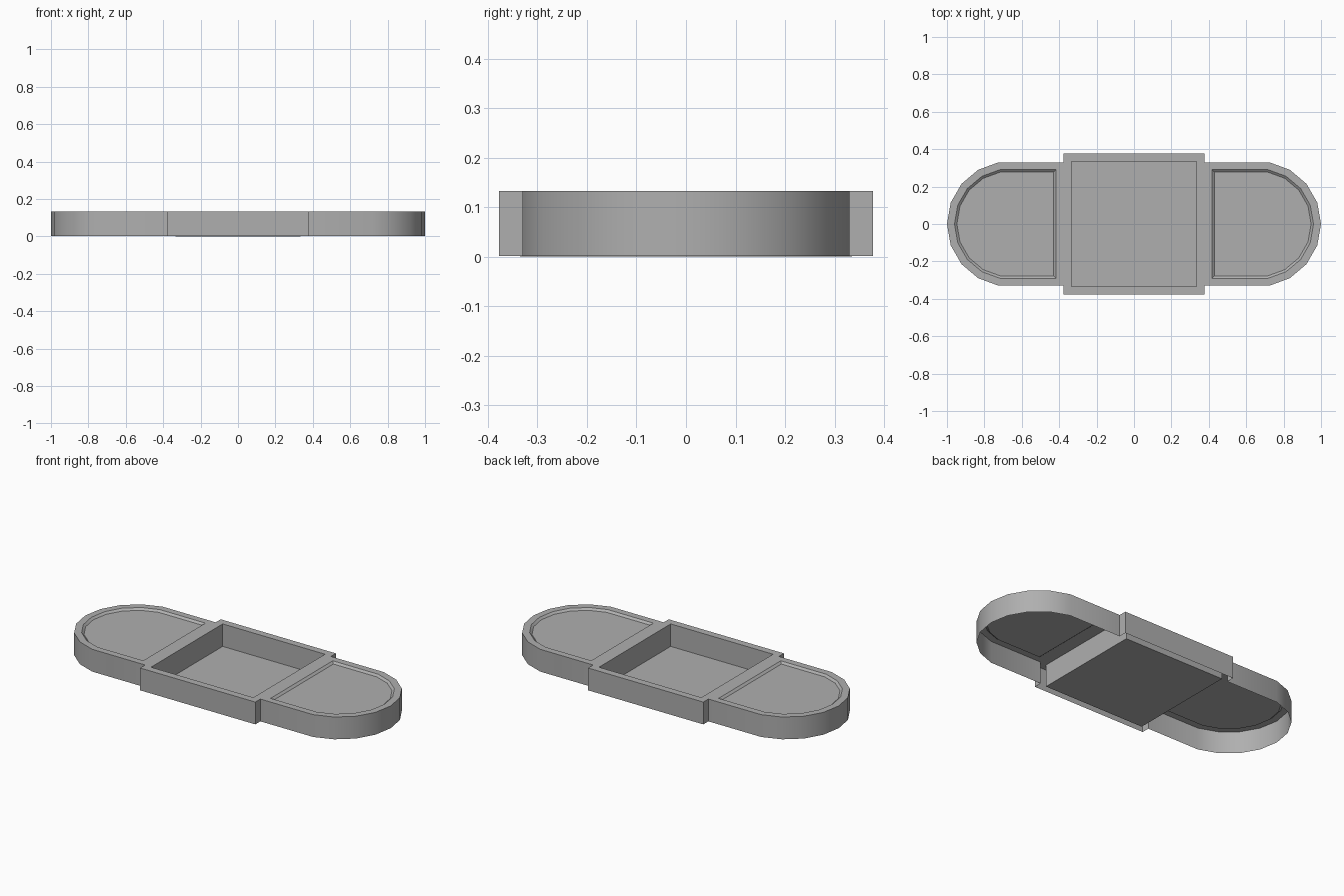
import bpy, bmesh
from math import radians, sin, cos

if "Cube" in bpy.data.objects:
    bpy.data.objects.remove(bpy.data.objects["Cube"])

TOP, RIM_BOTTOM, POCKET_FLOOR = 0.133, 0.001, 0.0
RECESS_FLOOR = TOP - 0.011

grey = bpy.data.materials.new("dark_grey")
grey.diffuse_color = (0.43, 0.43, 0.43, 1)
grey.use_nodes = True
grey.node_tree.nodes["Principled BSDF"].inputs["Base Color"].default_value = grey.diffuse_color


def loop(bm, points, z):
    return [bm.verts.new((x, y, z)) for x, y in points]


def bridge(bm, a, b, skip_last=False):
    n = len(a)
    for i in range(n - 1 if skip_last else n):
        j = (i + 1) % n
        bm.faces.new((a[i], a[j], b[j], b[i]))


def square(h):
    return [(-h, -h), (h, -h), (h, h), (-h, h)]


def rounded_end(x_inner, radius):
    # straight inner side, then an arc in 20 degree steps
    arc = [(0.665 + radius * cos(radians(a)), radius * sin(radians(a)))
           for a in range(-80, 81, 20)]
    return [(x_inner, arc[0][1])] + arc + [(x_inner, arc[-1][1])]


def finish(bm, name):
    mesh = bpy.data.meshes.new(name)
    bm.to_mesh(mesh)
    bm.free()
    mesh.materials.append(grey)
    obj = bpy.data.objects.new(name, mesh)
    bpy.context.collection.objects.link(obj)
    bpy.ops.object.select_all(action='DESELECT')
    bpy.context.view_layer.objects.active = obj
    obj.select_set(True)
    bpy.ops.object.shade_smooth_by_angle(angle=radians(30))
    return obj


# Centre tray: thin shell with a deep square pocket
E, W = 0.377, 0.3299
bm = bmesh.new()
outer = loop(bm, square(E), TOP)
inner = loop(bm, square(0.335), TOP)
floor = loop(bm, square(0.335), POCKET_FLOOR)
bridge(bm, outer, inner)
bridge(bm, inner, floor)
bm.faces.new(floor)
# Skirts along front and back, returning to the narrower ends
for s in (1, -1):
    path = [(s * E, s * W), (s * E, s * E), (-s * E, s * E), (-s * E, s * W)]
    bridge(bm, loop(bm, path, RIM_BOTTOM), loop(bm, path, TOP), skip_last=True)
bmesh.ops.remove_doubles(bm, verts=bm.verts, dist=1e-5)
finish(bm, "centre_tray")

# Rounded end trays: open skirt, flat rim, shallow recess with sloped wall
bm = bmesh.new()
profile = rounded_end(E, 0.335)
skirt = loop(bm, profile, RIM_BOTTOM)
rim = loop(bm, profile, TOP)
lip = loop(bm, rounded_end(0.417, 0.295), TOP)
recess = loop(bm, rounded_end(0.430, 0.282), RECESS_FLOOR)
bridge(bm, skirt, rim, skip_last=True)
bridge(bm, rim, lip)
bridge(bm, lip, recess)
bm.faces.new(recess)
ends = finish(bm, "end_trays")
mirror = ends.modifiers.new("mirror", 'MIRROR')
mirror.use_axis = (True, False, False)
